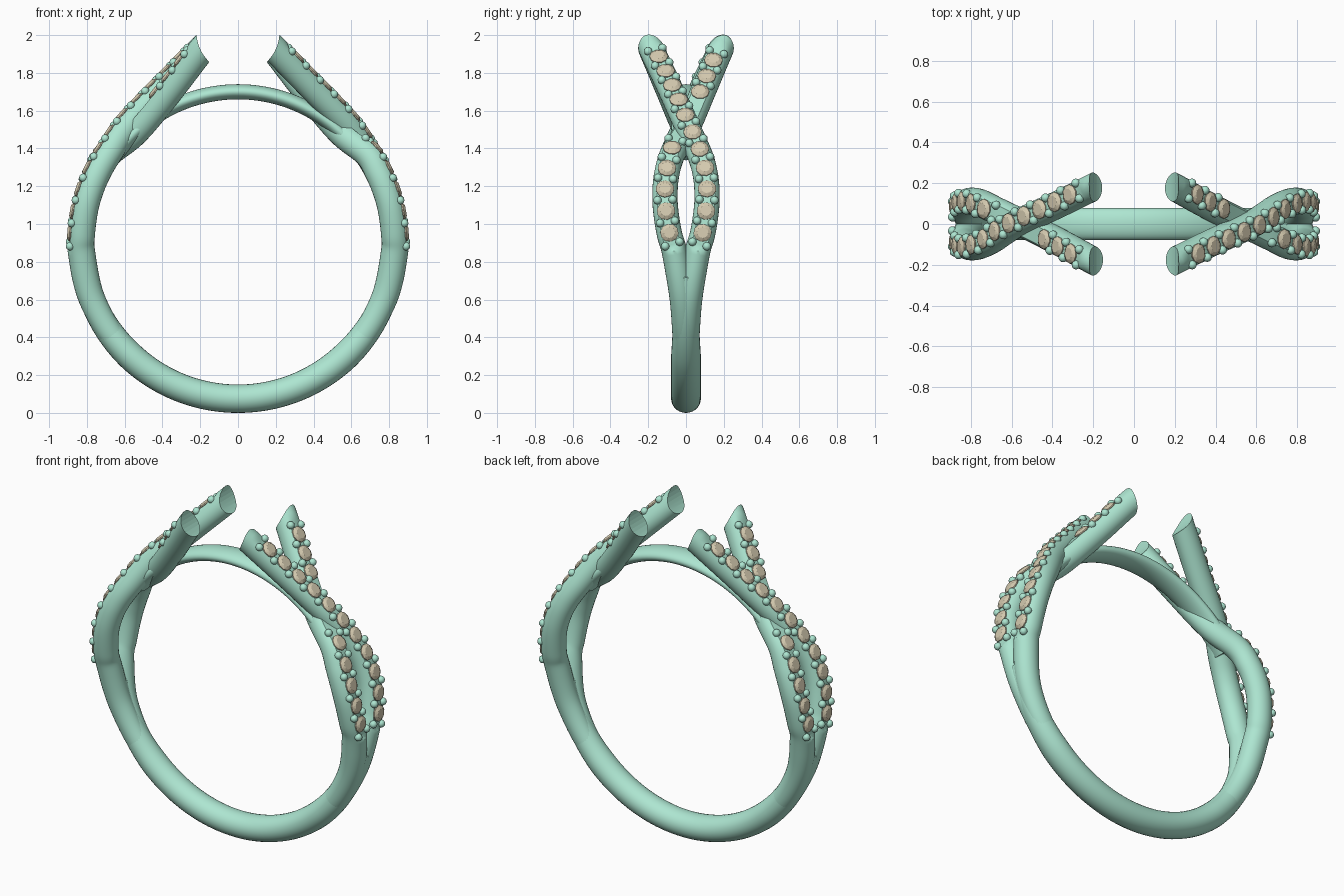
import bpy, bmesh, math
from mathutils import Vector, Matrix

if "Cube" in bpy.data.objects:
    bpy.data.objects.remove(bpy.data.objects["Cube"])

CZ, R = 0.905, 0.83          # ring centre height, centreline radius


def material(name, col):
    m = bpy.data.materials.new(name)
    m.diffuse_color = (*col, 1)
    m.use_nodes = True
    m.node_tree.nodes["Principled BSDF"].inputs["Base Color"].default_value = m.diffuse_color
    return m


METAL = material("green_metal", (0.42, 0.79, 0.64))
STONE = material("tan_stone", (0.66, 0.59, 0.43))


def finish(bm, name, mat, smooth=True):
    bmesh.ops.recalc_face_normals(bm, faces=bm.faces)
    me = bpy.data.meshes.new(name)
    bm.to_mesh(me)
    bm.free()
    me.materials.append(mat)
    ob = bpy.data.objects.new(name, me)
    bpy.context.collection.objects.link(ob)
    if smooth:
        smooth_by_angle(ob)
    return ob


def select(ob):
    bpy.ops.object.select_all(action='DESELECT')
    ob.select_set(True)
    bpy.context.view_layer.objects.active = ob


def smooth_by_angle(ob):
    select(ob)
    bpy.ops.object.shade_smooth_by_angle(angle=math.radians(40))


def on_ring(deg, y, r=R):
    a = math.radians(deg)
    return (r * math.cos(a), y, CZ + r * math.sin(a))


def catmull(pts, n=8):
    """Smooth path through points of any dimension."""
    p = [Vector(q) for q in pts]
    p = [2 * p[0] - p[1]] + p + [2 * p[-1] - p[-2]]
    out = []
    for i in range(1, len(p) - 2):
        a, b, c, d = p[i - 1:i + 3]
        for k in range(n):
            t = k / n
            out.append(0.5 * (2 * b + (c - a) * t + (2 * a - 5 * b + 4 * c - d) * t * t
                              + (3 * b - a - 3 * c + d) * t ** 3))
    return out + [p[-2]]


def frames(path):
    """Position, tangent, outward normal, sideways vector along a path."""
    out = []
    for i, p in enumerate(path):
        t = (path[min(i + 1, len(path) - 1)] - path[max(i - 1, 0)]).normalized()
        n = Vector((t.z, 0, -t.x)).normalized()
        out.append((p, t, n, t.cross(n)))
    return out


def sweep(name, fr, size, sides=28):
    """size(i) gives half width, half height, flat-top limit."""
    bm = bmesh.new()
    rings = []
    for i, (p, t, n, b) in enumerate(fr):
        w, h, cap = size(i)
        rings.append([bm.verts.new(p + b * w * math.cos(a) + n * min(h * math.sin(a), cap))
                      for a in (2 * math.pi * k / sides for k in range(sides))])
    for r0, r1 in zip(rings, rings[1:]):
        for k in range(sides):
            j = (k + 1) % sides
            bm.faces.new((r0[k], r0[j], r1[j], r1[k]))
    bm.faces.new(rings[0])
    bm.faces.new(rings[-1])
    return finish(bm, name, METAL)


# Lower shank, tapering into the split strands
degs = [-168 + 156 * i / 72 for i in range(73)]
arc = frames([Vector(on_ring(d, 0)) for d in degs])


def shank_size(i):
    k = min(1, (78 - abs(degs[i] + 90)) / 35)
    return 0.056 + 0.023 * k, 0.064 + 0.011 * k, 1


sweep("shank", arc, shank_size)

# Thin bridge across the top
bridge = frames([Vector(on_ring(35 + 110 * i / 50, 0, 0.795)) for i in range(51)])
sweep("bridge", bridge, lambda i: (0.078, 0.04, 1))

# Strand centrelines: fork, bulge, cross, then rise to the open ends
LOW = [(-60, 0.0), (-40, 0.008), (-21, 0.022), (-4, 0.06), (3, 0.088), (12, 0.108),
       (19, 0.111), (26, 0.101), (34, 0.072)]
TOP = {"over": [(0.578, 0.0, 1.53), (0.38, -0.092, 1.735), (0.19, -0.185, 1.93), (0.09, -0.235, 2.035)],
       "under": [(0.54, 0.0, 1.49), (0.36, 0.092, 1.705), (0.19, 0.185, 1.925), (0.09, 0.235, 2.03)]}
GEMS = 11


def make_strand(kind):
    s = 1 if kind == "over" else -1
    path = catmull([on_ring(d, y * s) for d, y in LOW] + TOP[kind])
    fr = frames(path)
    length = [0.0]
    for a, b in zip(path, path[1:]):
        length.append(length[-1] + (b - a).length)
    first = length[4 * 8]                      # first stone just above the fork
    last = length[11 * 8] - 0.125              # last stone near the open end
    step = (last - first) / (GEMS - 1)

    def size(i):
        k = min(1, i / 20)
        flat = first - 0.08 < length[i] < last + 0.08
        return 0.058 + 0.009 * k, 0.062 + 0.010 * k, 0.056 if flat else 1

    strand = sweep(kind + "_strand", fr, size)

    def at(g):
        d = first + g * step
        i = next(j for j, v in enumerate(length) if v >= d)
        u = (d - length[i - 1]) / (length[i] - length[i - 1])
        return [a.lerp(b, u) for a, b in zip(fr[i - 1], fr[i])]

    hidden = lambda g: kind == "under" and 4.6 < g < 7.6

    # Faceted stones
    bm = bmesh.new()
    for g in range(GEMS):
        if hidden(g):
            continue
        p, t, n, b = at(g)
        rings = [[bm.verts.new(p + n * h + (t * math.cos(a) * 0.96 + b * math.sin(a)) * r)
                  for a in (2 * math.pi * (k + off) / 10 for k in range(10))]
                 for r, h, off in ((0.03, 0.04, 0), (0.049, 0.057, 0), (0.049, 0.063, 0), (0.03, 0.075, 0.5))]
        for r0, r1 in zip(rings[:2], rings[1:3]):
            for k in range(10):
                j = (k + 1) % 10
                bm.faces.new((r0[k], r0[j], r1[j], r1[k]))
        lo, hi = rings[2], rings[3]
        for k in range(10):
            j = (k + 1) % 10
            bm.faces.new((lo[k], lo[j], hi[k]))
            bm.faces.new((lo[j], hi[j], hi[k]))
        bm.faces.new(rings[0])
        bm.faces.new(rings[3])
    stones = finish(bm, kind + "_stones", STONE, False)

    # Bead prongs in pairs between the stones
    bm = bmesh.new()
    for k in range(GEMS + 1):
        g = k - 0.5
        if hidden(g):
            continue
        p, t, n, b = at(g)
        for side in (-1, 1):
            bmesh.ops.create_uvsphere(bm, u_segments=14, v_segments=8, radius=0.022,
                                      matrix=Matrix.Translation(p + n * 0.057 + b * 0.04 * side))
    beads = finish(bm, kind + "_beads", METAL)
    return strand, stones, beads


# Round seat cut that hollows the open ends
bpy.ops.mesh.primitive_cylinder_add(vertices=64, radius=0.22, depth=1.2, location=(0, 0, 2.017),
                                    rotation=(math.pi / 2, 0, 0))
cutter = bpy.context.object
cutter.name = "seat_cutter"
cutter.hide_render = True

for kind in ("over", "under"):
    parts = make_strand(kind)
    strand = parts[0]
    mod = strand.modifiers.new("seat", 'BOOLEAN')
    mod.operation = 'DIFFERENCE'
    mod.solver = 'EXACT'
    mod.object = cutter
    select(strand)
    bpy.ops.object.modifier_apply(modifier=mod.name)
    smooth_by_angle(strand)
    # Opposite shoulder is the same part turned half round
    for ob in parts:
        twin = ob.copy()
        twin.name = "left_" + ob.name
        ob.name = "right_" + ob.name
        twin.rotation_euler.z = math.pi
        bpy.context.collection.objects.link(twin)

bpy.data.objects.remove(cutter)
